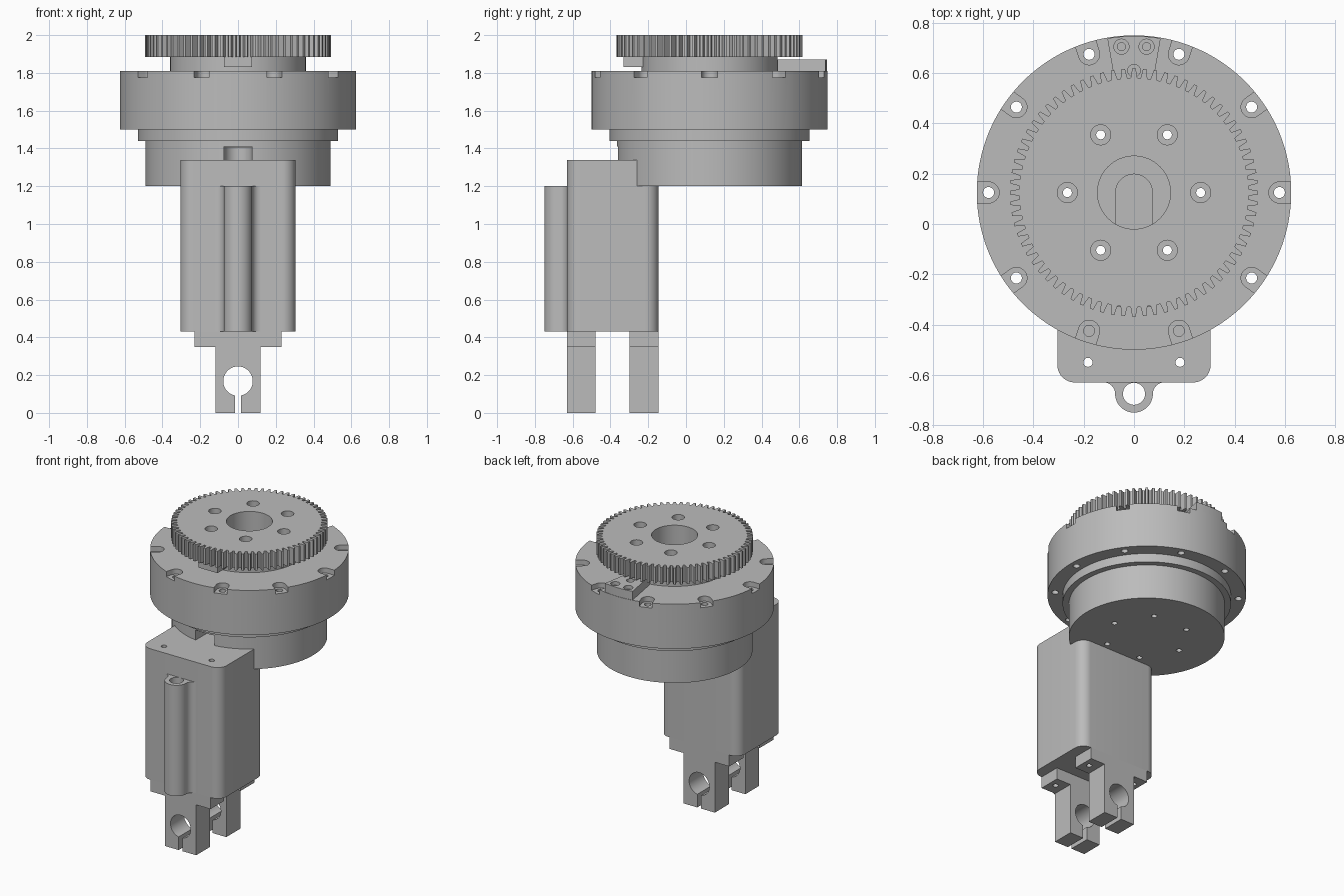
import bpy, bmesh
from math import cos, sin, pi, radians
from mathutils import Vector

if "Cube" in bpy.data.objects:
    bpy.data.objects.remove(bpy.data.objects["Cube"])

grey = bpy.data.materials.new("machined_grey")
grey.use_nodes = True
grey.diffuse_color = (0.5, 0.5, 0.5, 1)
grey.node_tree.nodes["Principled BSDF"].inputs["Base Color"].default_value = grey.diffuse_color

CY = 0.125  # turntable axis in y


def arc(cx, cy, r, a0, a1, n):
    """Points along an arc, both ends included."""
    steps = [radians(a0 + (a1 - a0) * i / n) for i in range(n + 1)]
    return [(cx + r * cos(a), cy + r * sin(a)) for a in steps]


def circle(cx, cy, r, n=32):
    return arc(cx, cy, r, 0, 360, n)[:-1]


def rect(x0, x1, y0, y1):
    return [(x0, y0), (x1, y0), (x1, y1), (x0, y1)]


def polar(r, degrees):
    a = radians(degrees)
    return r * cos(a), CY + r * sin(a)


def finish(bm, name):
    bmesh.ops.recalc_face_normals(bm, faces=bm.faces)
    mesh = bpy.data.meshes.new(name)
    bm.to_mesh(mesh)
    bm.free()
    mesh.materials.append(grey)
    obj = bpy.data.objects.new(name, mesh)
    bpy.context.collection.objects.link(obj)
    return obj


def prisms(name, outlines, lo, hi, along_y=False):
    """One object from outlines extruded along z (or along y)."""
    bm = bmesh.new()
    for pts in outlines:
        if along_y:
            verts = [bm.verts.new((u, lo, v)) for u, v in pts]
        else:
            verts = [bm.verts.new((u, v, lo)) for u, v in pts]
        face = bm.faces.new(verts)
        top = bmesh.ops.extrude_face_region(bm, geom=[face])["geom"]
        shift = Vector((0, hi - lo, 0)) if along_y else Vector((0, 0, hi - lo))
        bmesh.ops.translate(bm, vec=shift,
                            verts=[g for g in top if isinstance(g, bmesh.types.BMVert)])
    return finish(bm, name)


def lathe(name, profile, n=128):
    """Turned solid around the turntable axis, profile given as (radius, z)."""
    bm = bmesh.new()
    rings = []
    for r, z in profile:
        rings.append([bm.verts.new((x, y, z)) for x, y in circle(0, CY, r, n)])
    for a, b in zip(rings, rings[1:]):
        for i in range(n):
            j = (i + 1) % n
            bm.faces.new((a[i], a[j], b[j], b[i]))
    bm.faces.new(rings[0])
    bm.faces.new(rings[-1])
    return finish(bm, name)


def cut(obj, outlines, lo, hi):
    """Subtract prisms from the object and apply the result."""
    cutter = prisms("cutter", outlines, lo, hi)
    cutter.hide_render = True
    mod = obj.modifiers.new("cut", "BOOLEAN")
    mod.operation, mod.solver, mod.object = "DIFFERENCE", "EXACT", cutter
    deps = bpy.context.evaluated_depsgraph_get()
    mesh = bpy.data.meshes.new_from_object(obj.evaluated_get(deps))
    obj.modifiers.clear()
    obj.data = mesh
    bpy.data.objects.remove(cutter)


def smooth(obj):
    obj.data.shade_smooth()
    obj.data.set_sharp_from_angle(angle=radians(30))


bolts = [polar(0.265, a) for a in range(0, 360, 60)]
bolt_holes = [circle(x, y, 0.018, 20) for x, y in bolts]

# Turntable body: drum, step ring, wide flange, collar
body = lathe("turntable_body", [
    (0.49, 1.2), (0.49, 1.44), (0.53, 1.44), (0.53, 1.5), (0.625, 1.5),
    (0.625, 1.81), (0.36, 1.81), (0.36, 1.89)])

# Central bore with a cable channel leading out to the front
cut(body, [circle(0, CY, 0.145, 64)], 1.405, 2.1)
channel = arc(0, CY, 0.073, 0, 180, 24) + [(-0.073, -0.5), (0.073, -0.5)]
cut(body, [channel], 1.34, 1.41)
cut(body, bolt_holes, 1.1, 2.1)

# Rim notches, each with a through hole
notches, rim_holes = [], []
for k in range(10):
    turn = radians(36 * k)
    local = arc(0.578, 0, 0.042, 90, 270, 16) + [(0.7, -0.042), (0.7, 0.042)]
    notches.append([(u * cos(turn) - v * sin(turn), CY + u * sin(turn) + v * cos(turn))
                    for u, v in local])
    rim_holes.append(circle(*polar(0.578, 36 * k), 0.022, 20))
cut(body, notches, 1.775, 1.85)
cut(body, rim_holes, 1.4, 1.9)

# Toothed output gear
TEETH = 72
step = 360 / TEETH
teeth = []
for k in range(TEETH):
    for r, f in ((0.455, -0.34), (0.493, -0.16), (0.493, 0.16), (0.455, 0.34)):
        teeth.append(polar(r, 90 + (k + f) * step))
gear = prisms("output_gear", [teeth], 1.885, 2.0)
cut(gear, [circle(0, CY, 0.145, 64)], 1.8, 2.1)
cut(gear, [circle(x, y, 0.04, 28) for x, y in bolts], 1.94, 2.1)
cut(gear, bolt_holes, 1.8, 2.1)

# Stop tab under the gear
tab = prisms("gear_stop_tab", [rect(-0.073, 0.073, -0.33, -0.2)], 1.832, 1.89)

# Wedge-shaped sensor block on the flange
wedge = arc(0, CY, 0.622, 80.2, 99.8, 12) + arc(0, CY, 0.365, 99.8, 80.2, 8)
block = prisms("sensor_block", [wedge], 1.8, 1.87)
cut(block, [circle(s * 0.05, 0.705, 0.03, 24) for s in (-1, 1)]
    + [circle(0, 0.61, 0.025, 20)], 1.845, 1.9)
cut(block, [circle(s * 0.05, 0.705, 0.016, 20) for s in (-1, 1)], 1.815, 1.9)

# Motor housing with rounded vertical corners
R = 0.07
housing_outline = []
for cx, cy, a in ((0.305 - R, -0.145 - R, 0), (R - 0.305, -0.145 - R, 90),
                  (R - 0.305, R - 0.63, 180), (0.305 - R, R - 0.63, 270)):
    housing_outline += arc(cx, cy, R, a, a + 90, 10)
housing = prisms("motor_housing", [housing_outline], 0.43, 1.34)
front_screws = [circle(s * 0.183, -0.55, 0.018, 20) for s in (-1, 1)]
rear_screws = [circle(s * 0.183, -0.222, 0.018, 20) for s in (-1, 1)]
cut(housing, front_screws, 0.3, 1.5)
cut(housing, rear_screws, 0.3, 0.6)

# Cable tube blended into the housing front
tube_outline = ([(0.12, -0.6)] + arc(0.12, -0.675, 0.045, 90, 180, 8)
                + arc(0, -0.675, 0.075, 0, -180, 28)
                + arc(-0.12, -0.675, 0.045, 0, 90, 8) + [(-0.12, -0.6)])
tube = prisms("cable_tube", [tube_outline], 0.43, 1.2)
cut(tube, [circle(0, -0.675, 0.044, 32)], 0.3, 1.3)

# Clamp feet: flanged plates with a split keyhole
foot_outline = ([(-0.23, 0.43), (-0.23, 0.35), (-0.12, 0.35), (-0.12, 0), (-0.015, 0)]
                + arc(0, 0.168, 0.078, 259, -79, 40)
                + [(0.015, 0), (0.12, 0), (0.12, 0.35), (0.23, 0.35), (0.23, 0.43)])
front_foot = prisms("front_clamp_foot", [foot_outline], -0.63, -0.48, along_y=True)
rear_foot = prisms("rear_clamp_foot", [foot_outline], -0.3, -0.145, along_y=True)
cut(front_foot, front_screws, 0.3, 0.5)
cut(rear_foot, rear_screws, 0.3, 0.5)

for part in (body, gear, tab, block, housing, tube, front_foot, rear_foot):
    smooth(part)
